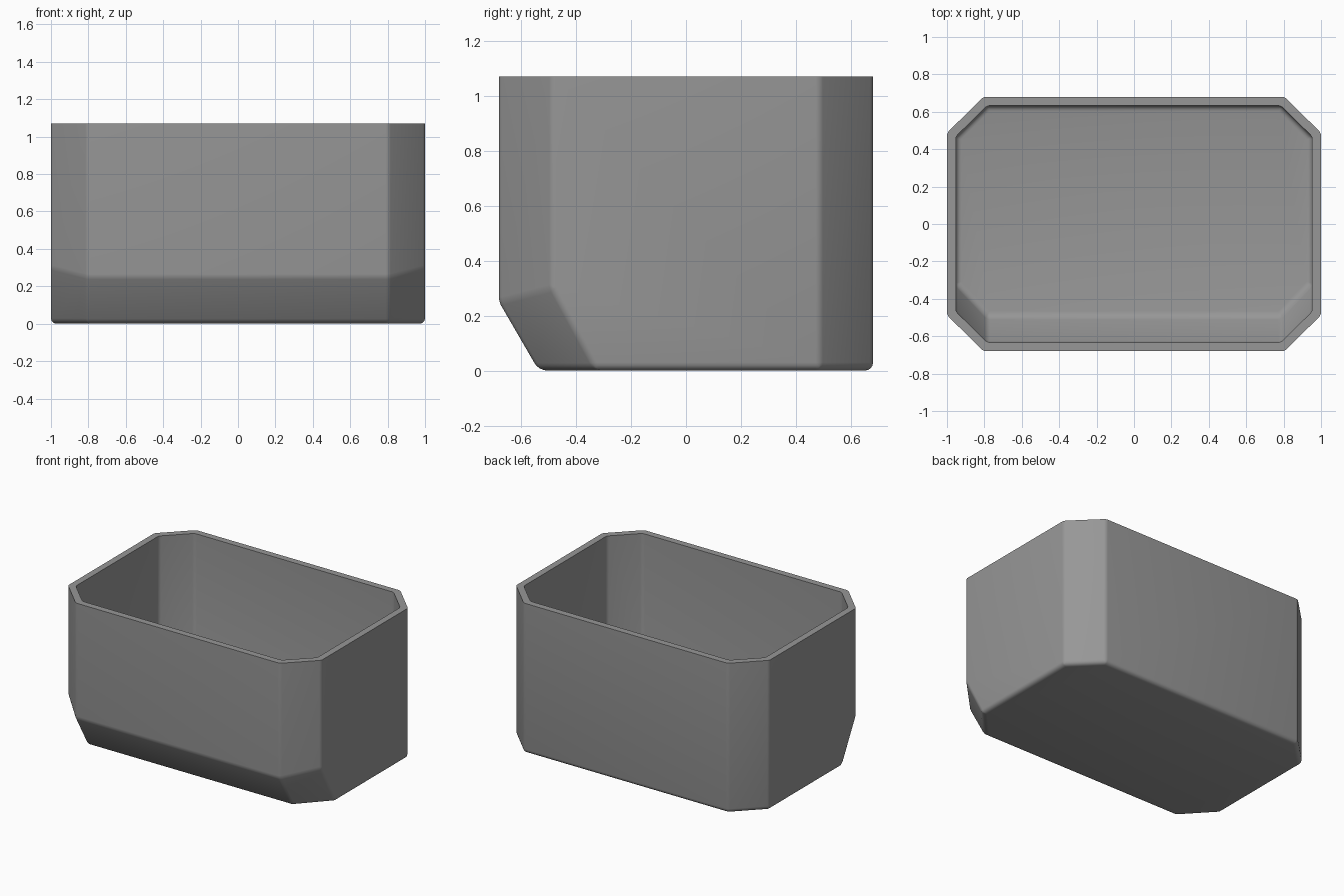
import bpy, bmesh

if "Cube" in bpy.data.objects:
    bpy.data.objects.remove(bpy.data.objects["Cube"])

HEIGHT = 1.07
WALL = 0.047

grey = bpy.data.materials.new("plain grey")
grey.diffuse_color = (0.31, 0.31, 0.31, 1)
grey.use_nodes = True
grey.node_tree.nodes["Principled BSDF"].inputs["Base Color"].default_value = grey.diffuse_color


def shell(bm, x, xc, y, yc, floor, front, front_c, z_front, z_corner):
    """Chamfered tub skin with a sloped lower front; returns its rim vertices."""
    new = bm.verts.new
    # Octagon order: front-left, front-right, then counter-clockwise
    plan = [(-xc, -y), (xc, -y), (x, -yc), (x, yc), (xc, y), (-xc, y), (-x, yc), (-x, -yc)]
    rim = [new((px, py, HEIGHT)) for px, py in plan]
    base_y = [front, front, front_c, yc, y, y, yc, front_c]
    base = [new((px, by, floor)) for (px, _), by in zip(plan, base_y)]
    # Crease where the front walls turn inward
    crease = {i: new((*plan[i], z)) for i, z in
              ((0, z_front), (1, z_front), (2, z_corner), (7, z_corner))}
    bm.faces.new(base[::-1])
    for i in range(8):
        j = (i + 1) % 8
        if i in crease and j in crease:
            bm.faces.new((base[i], base[j], crease[j], crease[i]))
            bm.faces.new((crease[i], crease[j], rim[j], rim[i]))
        else:
            loop = [base[i], base[j]]
            loop += [crease[j]] if j in crease else []
            loop += [rim[j], rim[i]]
            loop += [crease[i]] if i in crease else []
            bm.faces.new(loop)
    return rim


bm = bmesh.new()
outer = shell(bm, 1.0, 0.805, 0.68, 0.487, 0.0, -0.535, -0.325, 0.25, 0.30)
inner = shell(bm, 1 - WALL, 0.785, 0.68 - WALL, 0.467, WALL, -0.495, -0.32, 0.265, 0.31)

# Flat rim joining both skins
for i in range(8):
    j = (i + 1) % 8
    bm.faces.new((outer[i], outer[j], inner[j], inner[i]))
bmesh.ops.recalc_face_normals(bm, faces=bm.faces)

# Wide rounding round the floor, slight rounding on the upright edges
weight = bm.edges.layers.float.new("bevel_weight_edge")
for e in bm.edges:
    zs = [v.co.z for v in e.verts]
    if min(zs) > HEIGHT - 0.01:
        continue
    e[weight] = 1.0 if max(zs) < WALL + 0.01 else 0.5

mesh = bpy.data.meshes.new("tub")
bm.to_mesh(mesh)
bm.free()
mesh.materials.append(grey)
tub = bpy.data.objects.new("tub", mesh)
bpy.context.collection.objects.link(tub)

bevel = tub.modifiers.new("soft edges", 'BEVEL')
bevel.limit_method = 'WEIGHT'
bevel.width = 0.03
bevel.segments = 4

bpy.context.view_layer.objects.active = tub
tub.select_set(True)
bpy.ops.object.modifier_apply(modifier=bevel.name)
bpy.ops.object.shade_smooth_by_angle(angle=0.6)
